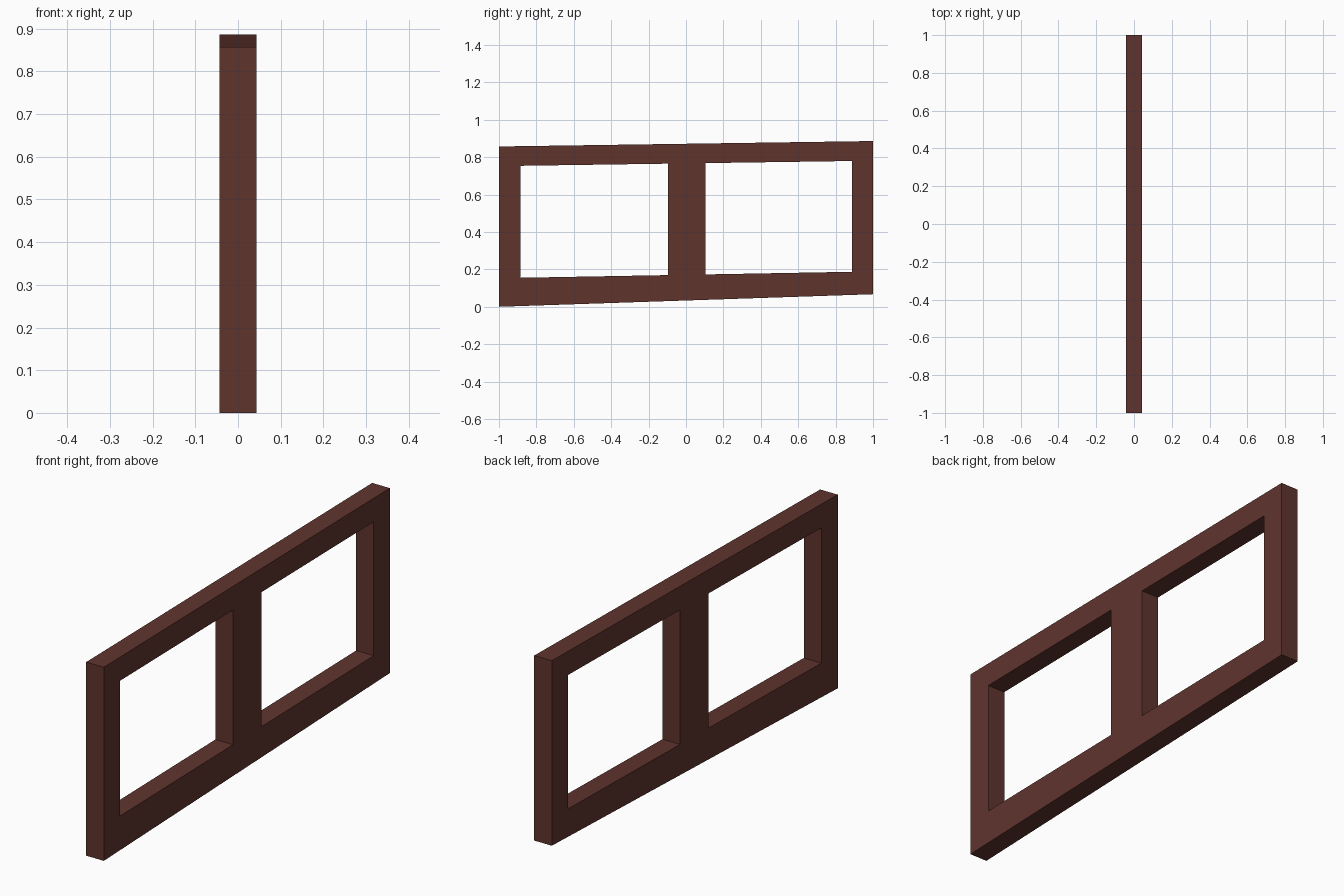
import bpy, bmesh

if "Cube" in bpy.data.objects:
    bpy.data.objects.remove(bpy.data.objects["Cube"])

HALF_T = 0.043                                    # half thickness
YS = [-1.0, -0.885, -0.097, 0.103, 0.888, 1.0]    # post and opening edges
# height at y=-1 and y=1: bottom edge, sill, lintel, top edge
RAILS = [(0.0, 0.067), (0.153, 0.189), (0.752, 0.781), (0.857, 0.886)]

wood = bpy.data.materials.new("dark red brown wood")
wood.diffuse_color = (0.115, 0.034, 0.027, 1)
wood.use_nodes = True
wood.node_tree.nodes["Principled BSDF"].inputs["Base Color"].default_value = wood.diffuse_color

# Sloping frame outline with two openings
bm = bmesh.new()
grid = [[bm.verts.new((-HALF_T, y, a + (b - a) * (y + 1) / 2)) for a, b in RAILS]
        for y in YS]
for i in range(5):
    for j in range(3):
        if j == 1 and i in (1, 3):
            continue                              # window opening
        bm.faces.new((grid[i][j], grid[i + 1][j], grid[i + 1][j + 1], grid[i][j + 1]))

# Give the frame its thickness
ext = bmesh.ops.extrude_face_region(bm, geom=bm.faces[:], use_keep_orig=True)
moved = [g for g in ext["geom"] if isinstance(g, bmesh.types.BMVert)]
bmesh.ops.translate(bm, verts=moved, vec=(2 * HALF_T, 0, 0))
bmesh.ops.recalc_face_normals(bm, faces=bm.faces[:])

mesh = bpy.data.meshes.new("window_frame")
bm.to_mesh(mesh)
bm.free()
mesh.materials.append(wood)
frame = bpy.data.objects.new("window_frame", mesh)
bpy.context.collection.objects.link(frame)
